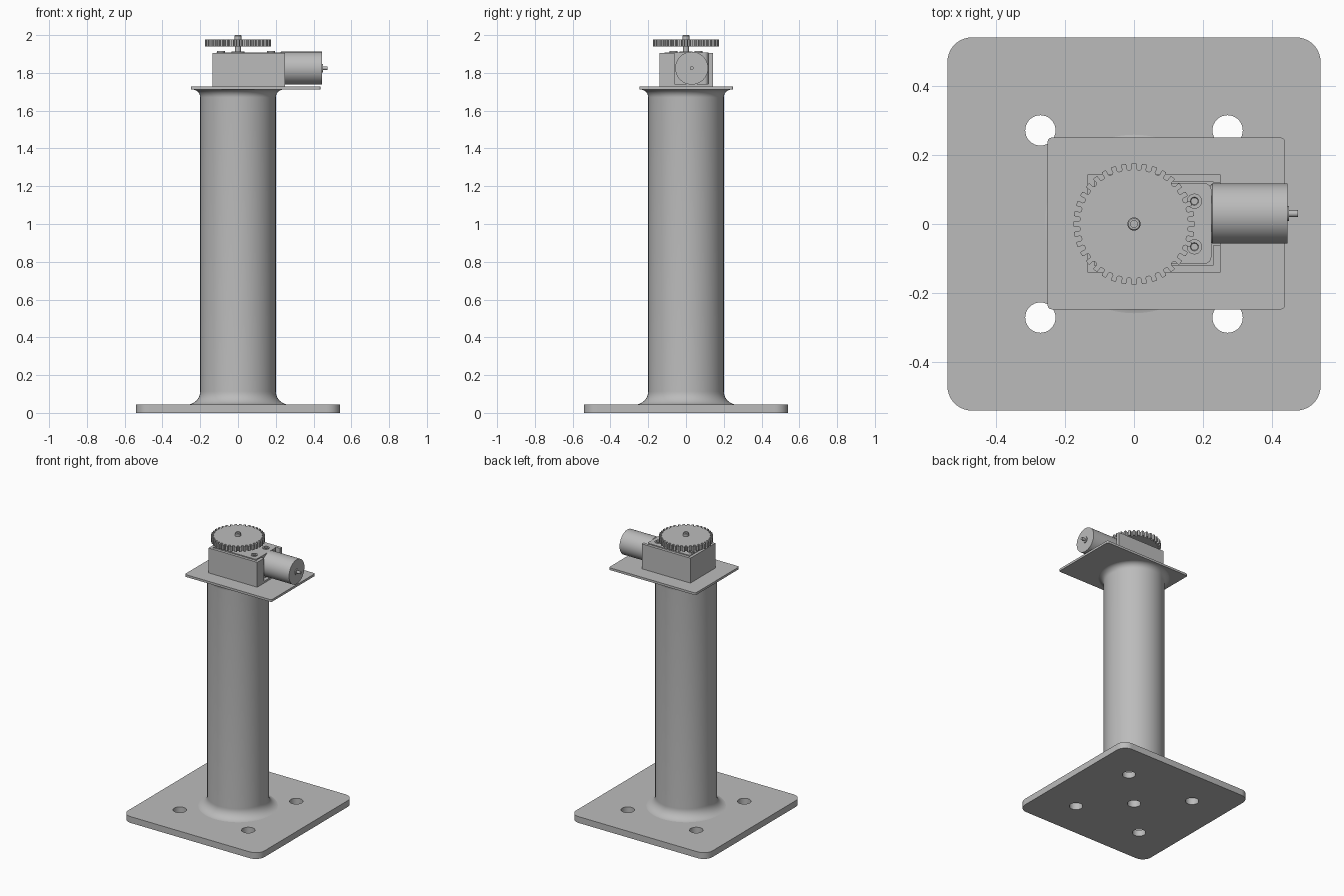
import bpy, bmesh, math
from math import cos, sin, pi, tau

cube = bpy.data.objects.get("Cube")
if cube:
    bpy.data.objects.remove(cube, do_unlink=True)

grey = bpy.data.materials.new("plain grey")
grey.use_nodes = True
tone = (0.5, 0.5, 0.5, 1)
grey.diffuse_color = tone
grey.node_tree.nodes["Principled BSDF"].inputs["Base Color"].default_value = tone


def finish(name, bm):
    bmesh.ops.recalc_face_normals(bm, faces=bm.faces)
    mesh = bpy.data.meshes.new(name)
    bm.to_mesh(mesh)
    bm.free()
    mesh.materials.append(grey)
    ob = bpy.data.objects.new(name, mesh)
    bpy.context.collection.objects.link(ob)
    return ob


def prism(name, outline, z0, z1):
    """Closed outline extruded upward."""
    bm = bmesh.new()
    face = bm.faces.new([bm.verts.new((x, y, z0)) for x, y in outline])
    top = bmesh.ops.extrude_face_region(bm, geom=[face])["geom"]
    verts = [v for v in top if isinstance(v, bmesh.types.BMVert)]
    bmesh.ops.translate(bm, verts=verts, vec=(0, 0, z1 - z0))
    return finish(name, bm)


def slab(name, x0, x1, y0, y1, z0, z1, r=0, n=6):
    """Box with rounded upright corners."""
    if r == 0:
        return prism(name, [(x0, y0), (x1, y0), (x1, y1), (x0, y1)], z0, z1)
    centres = [(x1 - r, y1 - r), (x0 + r, y1 - r), (x0 + r, y0 + r), (x1 - r, y0 + r)]
    outline = []
    for q, (cx, cy) in enumerate(centres):
        for i in range(n + 1):
            a = (q + i / n) * pi / 2
            outline.append((cx + r * cos(a), cy + r * sin(a)))
    return prism(name, outline, z0, z1)


def lathe(name, profile, place=(0, 0, 0), n=48, tilt=0):
    """Profile of (radius, height) spun about z; tilt swings z towards +x."""
    bm = bmesh.new()
    verts = [bm.verts.new((r, 0, z)) for r, z in profile]
    edges = [bm.edges.new(p) for p in zip(verts, verts[1:])]
    bmesh.ops.spin(bm, geom=verts + edges, cent=(0, 0, 0), axis=(0, 0, 1),
                   angle=tau, steps=n, use_merge=True)
    bmesh.ops.remove_doubles(bm, verts=bm.verts, dist=0.0001)
    ob = finish(name, bm)
    ob.location = place
    ob.rotation_euler.y = tilt
    return ob


def cut(target, cutter):
    mod = target.modifiers.new("cut", 'BOOLEAN')
    mod.operation = 'DIFFERENCE'
    mod.solver = 'EXACT'
    mod.object = cutter
    bpy.context.view_layer.objects.active = target
    bpy.ops.object.modifier_apply(modifier=mod.name)
    bpy.data.objects.remove(cutter, do_unlink=True)


def rod(r, z0, z1):
    return [(0, z0), (r, z0), (r, z1), (0, z1)]


# Base plate with four bolt holes and a central bore
base = slab("base_plate", -0.54, 0.54, -0.54, 0.54, 0, 0.045, 0.07, 10)
for x, y in [(0, 0)] + [(sx * 0.271, sy * 0.271) for sx in (-1, 1) for sy in (-1, 1)]:
    cut(base, lathe("hole_cutter", rod(0.044, -0.1, 0.2), (x, y, 0), 32))

# Column with flared fillets at both ends, bored from below
R, low, high = 0.2, 0.07, 0.042
arc = [i / 10 * pi / 2 for i in range(11)]
profile = [(0, 1.69), (0.044, 1.69), (0.044, 0.044)]
profile += [(R + low * (1 - sin(a)), 0.044 + low * (1 - cos(a))) for a in arc]
profile += [(R + high * (1 - cos(a)), 1.712 - high * (1 - sin(a))) for a in arc]
profile += [(0, 1.712)]
lathe("column", profile, n=96)

# Mounting plate
slab("top_plate", -0.25, 0.437, -0.247, 0.25, 1.711, 1.727, 0.012)

# Gearbox housing: open tray with a notch for the motor
housing = slab("gearbox_housing", -0.135, 0.25, -0.14, 0.143, 1.726, 1.905)
cut(housing, slab("cavity_cutter", -0.115, 0.228, -0.12, 0.123, 1.74, 2.0))
cut(housing, slab("notch_cutter", 0.2, 0.3, -0.062, 0.12, 1.74, 2.0))
slab("gearbox", -0.114, 0.224, -0.115, 0.118, 1.735, 1.909, 0.02)

# Screws on the gearbox lid and the output boss
for sx in (-0.09, 0.175):
    for sy in (-0.066, 0.066):
        lathe("lid_screw", [(0, 1.9), (0.022, 1.9), (0.022, 1.915), (0.012, 1.915),
                            (0.01, 1.909), (0, 1.909)], (sx, sy, 0), 24)
lathe("output_boss", rod(0.035, 1.9, 1.914), n=32)

# Motor lying along x, with end boss and rear shaft
motor_at = (0, 0.03, 1.825)
lathe("motor", [(0, 0.222), (0.082, 0.222), (0.087, 0.227), (0.087, 0.444), (0, 0.444)],
      motor_at, 64, pi / 2)
lathe("motor_boss", rod(0.022, 0.44, 0.449), motor_at, 24, pi / 2)
lathe("motor_shaft", rod(0.01, 0.44, 0.475), motor_at, 16, pi / 2)

# Spur gear: rounded tooth outline
teeth, outer, root = 36, 0.176, 0.157
outline = []
for t in range(teeth):
    for step, r in ((-0.36, root), (-0.24, root + 0.004), (-0.26, outer - 0.004),
                    (-0.2, outer), (0.2, outer), (0.26, outer - 0.004),
                    (0.24, root + 0.004), (0.36, root)):
        a = (t + step) * tau / teeth
        outline.append((r * cos(a), r * sin(a)))
prism("spur_gear", outline, 1.94, 1.977)

# Output shaft with a collar and a socketed tip
lathe("output_shaft", [(0, 1.9), (0.015, 1.9), (0.015, 1.965), (0.019, 1.965), (0.019, 1.996),
                       (0.016, 2.0), (0.01, 2.0), (0.01, 1.985), (0, 1.985)], n=24)

# Smooth round surfaces, keep edges crisp
bpy.ops.object.select_all(action='DESELECT')
for ob in bpy.context.collection.objects:
    if ob.type == 'MESH':
        ob.select_set(True)
        bpy.context.view_layer.objects.active = ob
bpy.ops.object.shade_smooth_by_angle(angle=math.radians(30))
